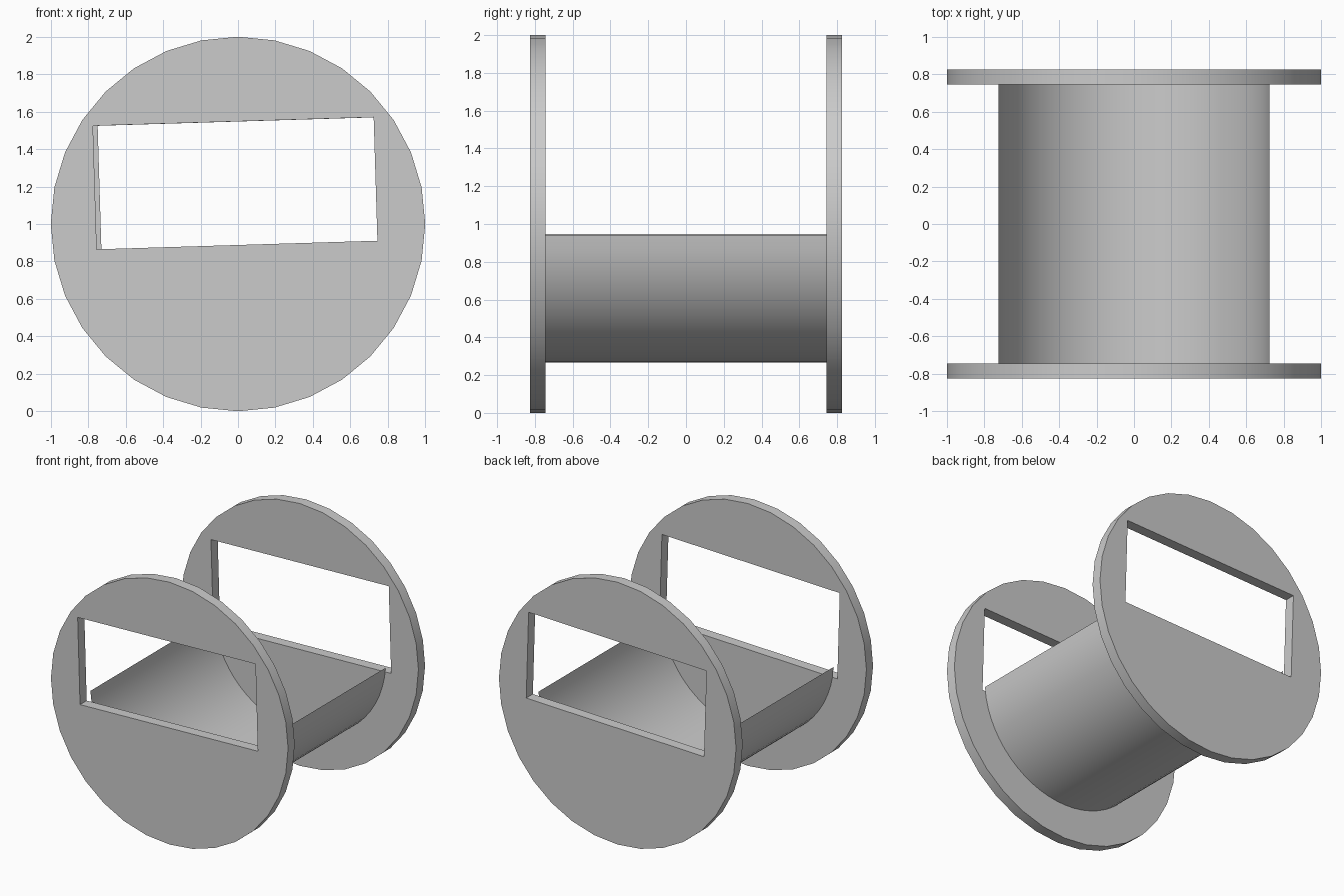
import bpy, bmesh, math
from mathutils import Vector, Matrix

default = bpy.data.objects.get("Cube")
if default:
    bpy.data.objects.remove(default, do_unlink=True)

grey = bpy.data.materials.new("plain_grey")
grey.use_nodes = True
colour = (0.6, 0.6, 0.6, 1)
grey.diffuse_color = colour
grey.node_tree.nodes["Principled BSDF"].inputs["Base Color"].default_value = colour

THICK = 0.08
INNER = 0.745


def finish(bm, name):
    mesh = bpy.data.meshes.new(name)
    bm.to_mesh(mesh)
    bm.free()
    mesh.materials.append(grey)
    obj = bpy.data.objects.new(name, mesh)
    bpy.context.collection.objects.link(obj)
    bpy.ops.object.select_all(action="DESELECT")
    obj.select_set(True)
    bpy.context.view_layer.objects.active = obj
    bpy.ops.object.shade_smooth_by_angle(angle=math.radians(30))
    return obj


def closed_loop(bm, points):
    verts = [bm.verts.new(p) for p in points]
    return [bm.edges.new((v, verts[i - 1])) for i, v in enumerate(verts)]


def end_disc(name, y, hole_shift):
    # Round plate with a slightly tilted rectangular window
    bm = bmesh.new()
    rim = [(math.sin(a), y, 1 + math.cos(a))
           for a in (i * math.tau / 32 for i in range(32))]
    tilt = Matrix.Rotation(math.radians(-1.75), 3, "Y")
    centre = Vector((-0.015 + hole_shift, y, 1.2175))
    window = [centre + tilt @ Vector((sx * 0.75, 0, sz * 0.33))
              for sx, sz in ((-1, -1), (1, -1), (1, 1), (-1, 1))]
    edges = closed_loop(bm, rim) + closed_loop(bm, window)
    bmesh.ops.triangle_fill(bm, edges=edges, use_beauty=True)
    # Thicken the plate towards +y
    ext = bmesh.ops.extrude_face_region(bm, geom=bm.faces[:], use_keep_orig=True)
    moved = [g for g in ext["geom"] if isinstance(g, bmesh.types.BMVert)]
    bmesh.ops.translate(bm, verts=moved, vec=(0, THICK, 0))
    bmesh.ops.recalc_face_normals(bm, faces=bm.faces[:])
    return finish(bm, name)


end_disc("front_disc", -INNER - THICK, 0)
end_disc("back_disc", INNER, 0.025)

# Thin open trough joining the discs
bm = bmesh.new()
radius, centre_z, steps = 0.7245, 0.99, 28
start, end = math.radians(183.4), math.radians(356.1)
rows = []
for i in range(steps + 1):
    a = start + (end - start) * i / steps
    x, z = radius * math.cos(a), centre_z + radius * math.sin(a)
    rows.append([bm.verts.new((x, y, z)) for y in (-INNER, INNER)])
for (a, b), (c, d) in zip(rows, rows[1:]):
    bm.faces.new((a, c, d, b))
# Face the sheet outwards
bm.normal_update()
if bm.faces[:][steps // 2].normal.z > 0:
    bmesh.ops.reverse_faces(bm, faces=bm.faces[:])
finish(bm, "trough")
